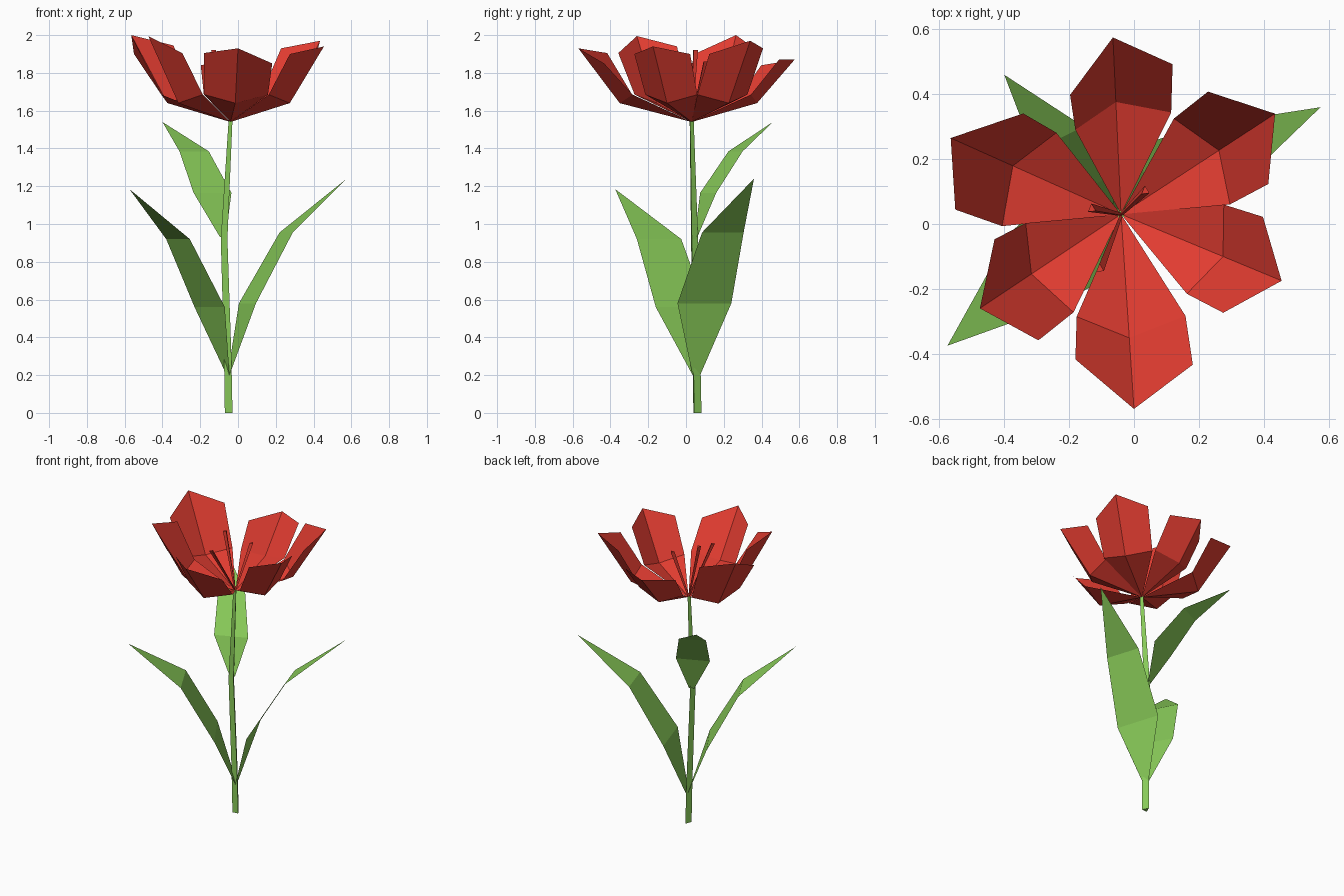
import bpy
from mathutils import Vector

if "Cube" in bpy.data.objects:
    bpy.data.objects.remove(bpy.data.objects["Cube"])


def material(name, color):
    m = bpy.data.materials.new(name)
    m.diffuse_color = (*color, 1)
    m.use_nodes = True
    m.node_tree.nodes["Principled BSDF"].inputs["Base Color"].default_value = m.diffuse_color
    return m


RED = material("petal_red", (0.75, 0.045, 0.03))
GREEN = material("leaf_green", (0.25, 0.6, 0.1))
CUP = Vector((-0.04, 0.03, 1.54))


def build(name, verts, faces, mat):
    mesh = bpy.data.meshes.new(name)
    mesh.from_pydata([tuple(v) for v in verts], [], faces)
    mesh.materials.append(mat)
    obj = bpy.data.objects.new(name, mesh)
    bpy.context.collection.objects.link(obj)
    return obj


def petal(name, tip, left_z, right_z, width, twist):
    """Creased petal from the cup to its tip; twist pushes the left side outward."""
    tip = Vector(tip)
    flat = Vector((tip.x - CUP.x, tip.y - CUP.y, 0))
    length = flat.length
    out = flat.normalized()
    side = Vector((-out.y, out.x, 0))

    def at(along, across, z):
        p = CUP + out * along + side * across
        p.z = z
        return p

    s = twist * 0.5
    w = width
    verts = [CUP,
             at(0.525 * length + s, w * 0.93 + s, 1.685),
             at(0.635 * length, 0, 1.64),
             at(0.525 * length - s, -w * 0.93 + s, 1.685),
             at(0.76 * length + twist, w + s, left_z),
             tip,
             at(0.76 * length - twist, -w + s, right_z)]
    build(name, verts, [(0, 2, 1), (0, 3, 2), (1, 2, 5, 4), (2, 3, 6, 5)], RED)


def leaf(name, base, mid, upper, tip):
    """Folded blade: three left/right pairs of points, then the tip."""
    build(name, [*base, *mid, *upper, tip],
          [(0, 1, 3, 2), (2, 3, 5, 4), (4, 5, 6)], GREEN)


def rod(name, rings, mat):
    """Three-sided tapered rod through (centre, radius) rings."""
    shape = [(-0.9, -0.95), (0.95, -0.75), (-0.1, 1.0)]
    verts = [(c[0] + r * x, c[1] + r * y, c[2]) for c, r in rings for x, y in shape]
    faces = [(2, 1, 0)]
    for k in range(len(rings) - 1):
        for i in range(3):
            a, b = k * 3 + i, k * 3 + (i + 1) % 3
            faces.append((a, b, b + 3, a + 3))
    n = len(verts)
    faces.append((n - 3, n - 2, n - 1))
    build(name, verts, faces, mat)


# Flower petals
petal("petal_back", (-0.065, 0.575, 1.87), 1.84, 1.87, 0.16, -0.04)
petal("petal_back_right", (0.435, 0.34, 1.97), 1.93, 1.90, 0.17, 0)
petal("petal_front_right", (0.455, -0.175, 1.94), 1.90, 1.90, 0.16, 0)
petal("petal_front", (0.0, -0.57, 1.93), 1.85, 1.905, 0.18, 0.02)
petal("petal_front_left", (-0.475, -0.26, 1.995), 1.905, 1.94, 0.167, 0.03)
petal("petal_back_left", (-0.565, 0.265, 2.0), 1.90, 1.945, 0.178, 0.035)

# Stamens
for i, end in enumerate([(-0.13, 0.05, 1.92), (-0.105, -0.135, 1.86), (0.035, 0.105, 1.86)]):
    rod(f"stamen_{i + 1}", [(CUP, 0.005), (end, 0.013)], RED)

# Stem
rod("stem", [((-0.05, 0.06, 0), 0.022), ((-0.055, 0.055, 0.3), 0.021),
             ((-0.074, 0.045, 0.92), 0.019), ((-0.04, 0.03, 1.545), 0.011)], GREEN)

# Leaves
leaf("leaf_right",
     [(-0.045, 0.035, 0.2), (-0.055, 0.075, 0.2)],
     [(0.095, -0.045, 0.58), (0.005, 0.24, 0.58)],
     [(0.29, 0.085, 0.955), (0.22, 0.305, 0.955)],
     (0.575, 0.36, 1.24))
leaf("leaf_left",
     [(-0.06, 0.07, 0.2), (-0.045, 0.035, 0.2)],
     [(-0.23, 0.105, 0.56), (-0.07, -0.16, 0.56)],
     [(-0.38, -0.025, 0.92), (-0.255, -0.26, 0.92)],
     (-0.575, -0.375, 1.185))
leaf("leaf_back",
     [(-0.095, 0.045, 0.93), (-0.065, 0.06, 0.93)],
     [(-0.235, 0.075, 1.165), (-0.035, 0.16, 1.165)],
     [(-0.31, 0.225, 1.385), (-0.155, 0.30, 1.385)],
     (-0.4, 0.46, 1.54))
